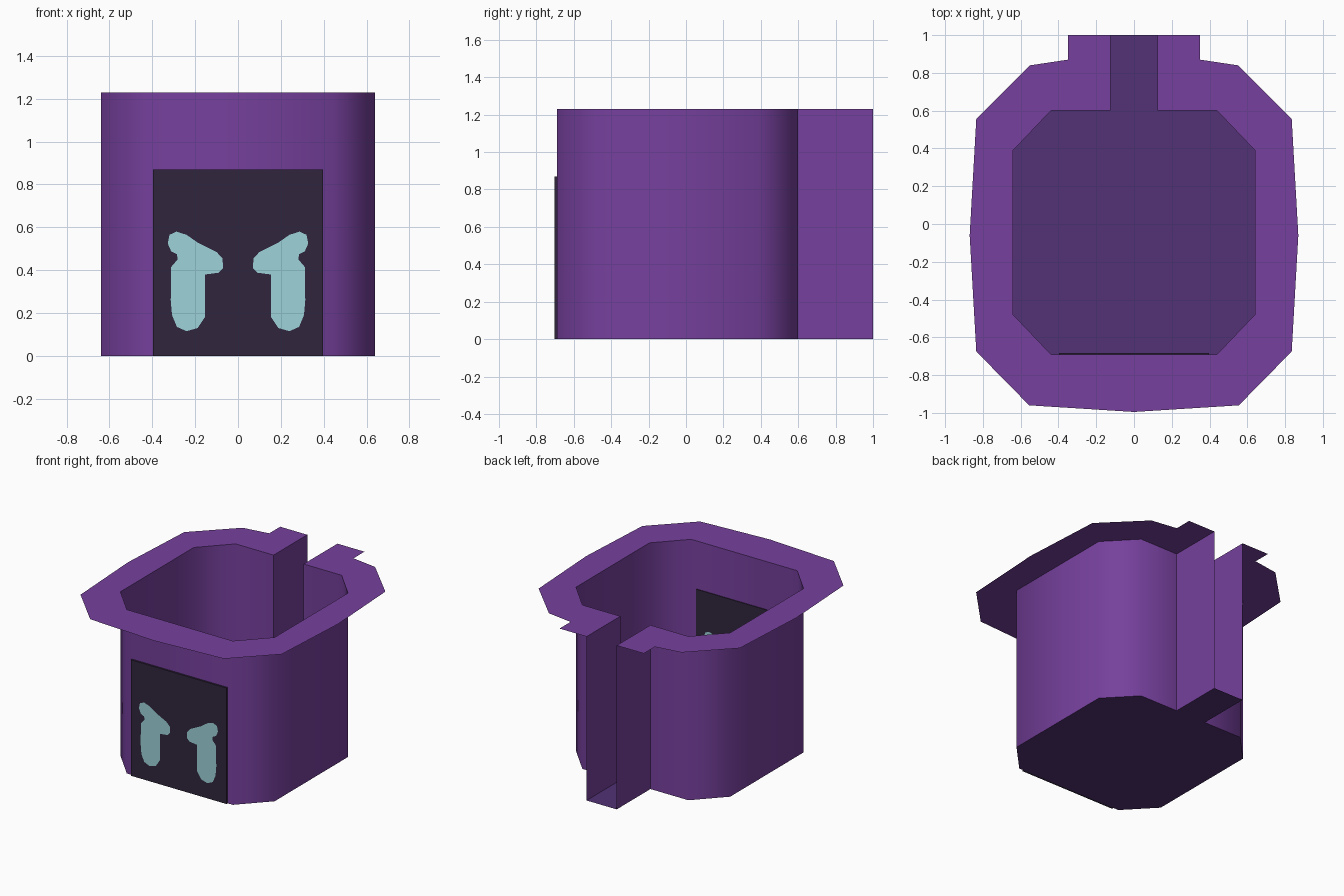
import bpy, math

if "Cube" in bpy.data.objects:
    bpy.data.objects.remove(bpy.data.objects["Cube"])

H = 1.23  # height of the walls


def material(name, r, g, b):
    """Flat colour given as 0-255 sRGB."""
    def lin(c):
        c /= 255
        return c / 12.92 if c <= 0.04045 else ((c + 0.055) / 1.055) ** 2.4
    m = bpy.data.materials.new(name)
    m.diffuse_color = (lin(r), lin(g), lin(b), 1)
    m.use_nodes = True
    m.node_tree.nodes["Principled BSDF"].inputs["Base Color"].default_value = m.diffuse_color
    return m


PURPLE = material("purple", 118, 64, 157)
DEEP = material("deep_purple", 82, 50, 117)
DARK = material("dark_panel", 48, 37, 61)
TEAL = material("pale_teal", 157, 212, 218)


def build(name, verts, faces, mat, smooth=False):
    me = bpy.data.meshes.new(name)
    me.from_pydata(verts, [], faces)
    me.materials.append(mat)
    if smooth:
        me.polygons.foreach_set("use_smooth", [True] * len(me.polygons))
        me.set_sharp_from_angle(angle=math.radians(50))
    me.update()
    ob = bpy.data.objects.new(name, me)
    bpy.context.collection.objects.link(ob)
    return ob


def mirrored(half):
    """Complete a right-hand half profile (back to front) with its mirror."""
    return half + [(-x, y) for x, y in reversed(half) if x > 0]


# Plan profiles, right half
inner = mirrored([(0.125, 1.0), (0.125, 0.6), (0.44, 0.6), (0.64, 0.39),
                  (0.64, -0.48), (0.44, -0.69)])
outer = mirrored([(0.35, 1.0), (0.35, 0.87), (0.55, 0.84), (0.835, 0.555),
                  (0.87, -0.06), (0.835, -0.675), (0.555, -0.96), (0, -0.995)])
n = len(inner)

# Upright wall, open at the end of the back channel
build("wall", [(x, y, 0) for x, y in inner] + [(x, y, H) for x, y in inner],
      [(i + 1, i, i + n, i + n + 1) for i in range(n - 1)], PURPLE, smooth=True)

# Floor
build("floor", [(x, y, 0) for x, y in inner], [tuple(reversed(range(n)))], DEEP)

# Flat rim: outer outline forward, inner outline back
ring = [(x, y, H) for x, y in outer] + [(x, y, H) for x, y in reversed(inner)]
build("rim", ring, [tuple(reversed(range(len(ring))))], PURPLE)

# Dark front panel, showing on both sides of the wall
YF, YB = -0.704, -0.684
box = [(x, y, z) for x in (-0.397, 0.397) for y in (YF, YB) for z in (0, 0.87)]
build("front_panel", box,
      [(0, 1, 3, 2), (4, 6, 7, 5), (0, 4, 5, 1), (2, 3, 7, 6), (0, 2, 6, 4), (1, 5, 7, 3)],
      DARK)

# Painted marks: thin plates on the front and inside of the panel
mark = [(0.328, 0.525), (0.32, 0.565), (0.287, 0.58), (0.24, 0.565), (0.187, 0.528),
        (0.10, 0.485), (0.072, 0.455), (0.07, 0.41), (0.09, 0.388), (0.153, 0.38),
        (0.155, 0.18), (0.188, 0.13), (0.24, 0.115), (0.285, 0.135), (0.308, 0.19),
        (0.314, 0.26), (0.312, 0.415), (0.282, 0.45), (0.285, 0.475), (0.312, 0.488)]
k = len(mark)
for side, s in (("left", -1), ("right", 1)):
    for place, y, d in (("front", YF, -1), ("inside", YB, 1)):
        ids = tuple(range(k))
        if s * d > 0:
            ids = ids[::-1]
        build(f"{place}_mark_{side}", [(s * x, y + d * 0.002, z) for x, z in mark],
              [ids[::-1]], TEAL)
